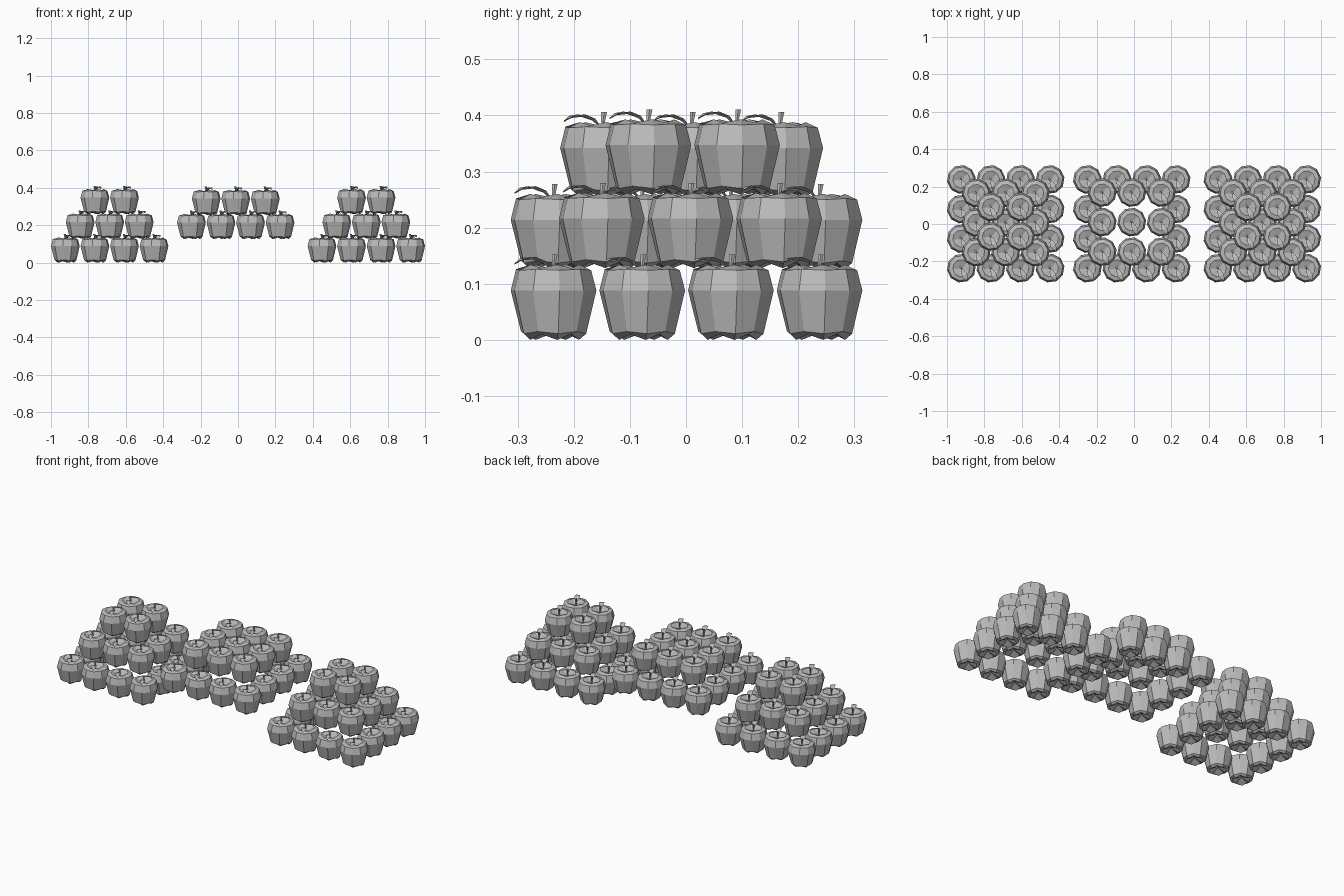
import bpy, bmesh, math
from mathutils import Vector

cube = bpy.data.objects.get("Cube")
if cube:
    bpy.data.objects.remove(cube, do_unlink=True)

grey = bpy.data.materials.new("plain_grey")
grey.use_nodes = True
colour = (0.5, 0.5, 0.5, 1)
grey.diffuse_color = colour
grey.node_tree.nodes["Principled BSDF"].inputs["Base Color"].default_value = colour

SIDES = 10
TURN = math.radians(8)


def add_rings(bm, rings):
    """Join successive rings of vertices with quads."""
    for a, b in zip(rings, rings[1:]):
        n = len(a)
        for i in range(n):
            j = (i + 1) % n
            bm.faces.new((a[i], a[j], b[j], b[i]))


def add_cap(bm, ring, tip, flip=False):
    """Close a ring with a fan to one point."""
    centre = bm.verts.new(tip)
    n = len(ring)
    for i in range(n):
        a, b = ring[i], ring[(i + 1) % n]
        bm.faces.new((b, a, centre) if flip else (a, b, centre))


def add_body(bm):
    # Radius, height and lobe depth of each ring; lobes alternate round the ring
    profile = [(0.046, 0.0, 0.010), (0.059, 0.011, 0.004), (0.0775, 0.088, 0),
               (0.068, 0.124, 0.002), (0.046, 0.134, -0.006), (0.018, 0.121, 0)]
    rings = []
    for r, z, lobe in profile:
        ring = []
        for i in range(SIDES):
            a = TURN + math.tau * i / SIDES
            ring.append(bm.verts.new((r * math.cos(a), r * math.sin(a), z + lobe * (i % 2))))
        rings.append(ring)
    add_rings(bm, rings)
    add_cap(bm, rings[0], (0, 0, 0.024), flip=True)
    add_cap(bm, rings[-1], (0, 0, 0.112))


def add_stem(bm):
    # Slightly leaning stem that flares at the top
    rings = []
    for x, y, z, r in [(0, -0.002, 0.11, 0.004), (0, 0, 0.132, 0.0035), (-0.003, 0.002, 0.152, 0.006)]:
        rings.append([bm.verts.new((x + r * math.cos(math.tau * i / 6),
                                    y + r * math.sin(math.tau * i / 6), z)) for i in range(6)])
    add_rings(bm, rings)
    add_cap(bm, rings[-1], (-0.003, 0.002, 0.152))


def add_leaf(bm):
    # Arched leaf with a folded midrib, made as a closed thin shell
    along = Vector((0.42, -0.91, 0))
    across = Vector((0.91, 0.42, 0))
    rings = []
    for d, z, w in [(0.002, 0.122, 0.002), (0.02, 0.138, 0.011), (0.042, 0.145, 0.015),
                    (0.062, 0.143, 0.010), (0.076, 0.136, 0.001)]:
        mid = along * d + Vector((0, 0, z))
        lift = Vector((0, 0, 0.2 * w))
        thin = Vector((0, 0, 0.0015))
        rings.append([bm.verts.new(p) for p in
                      (mid - across * w + lift, mid - thin, mid + across * w + lift, mid + thin)])
    add_rings(bm, rings)
    bm.faces.new(rings[0])
    bm.faces.new(rings[-1])


# One shared fruit mesh
mesh = bpy.data.meshes.new("apple")
bm = bmesh.new()
add_body(bm)
add_stem(bm)
add_leaf(bm)
bmesh.ops.recalc_face_normals(bm, faces=bm.faces[:])
bm.to_mesh(mesh)
bm.free()
mesh.materials.append(grey)


def add_layer(name, cx, cy, z, count, step=0.158, hollow=False):
    """Place a square layer of fruit, optionally only its outer rows."""
    for i in range(count):
        for j in range(count):
            if hollow and 0 < i < count - 1 and 0 < j < count - 1:
                continue
            obj = bpy.data.objects.new(f"{name}_apple_{i}_{j}", mesh)
            half = (count - 1) / 2
            obj.location = (cx + (i - half) * step, cy + (j - half) * step, z)
            bpy.context.collection.objects.link(obj)


# Two three-layer piles at the ends
for side, x in (("right", -0.686), ("left", 0.686)):
    add_layer(f"{side}_bottom", x, 0.001, 0, 4, hollow=True)
    add_layer(f"{side}_middle", x, 0.008, 0.128, 3)
    add_layer(f"{side}_top", x, 0.012, 0.259, 2)

# Raised two-layer pile in the centre
add_layer("centre_lower", -0.012, 0.001, 0.126, 4, hollow=True)
add_layer("centre_upper", -0.012, 0.01, 0.254, 3)
